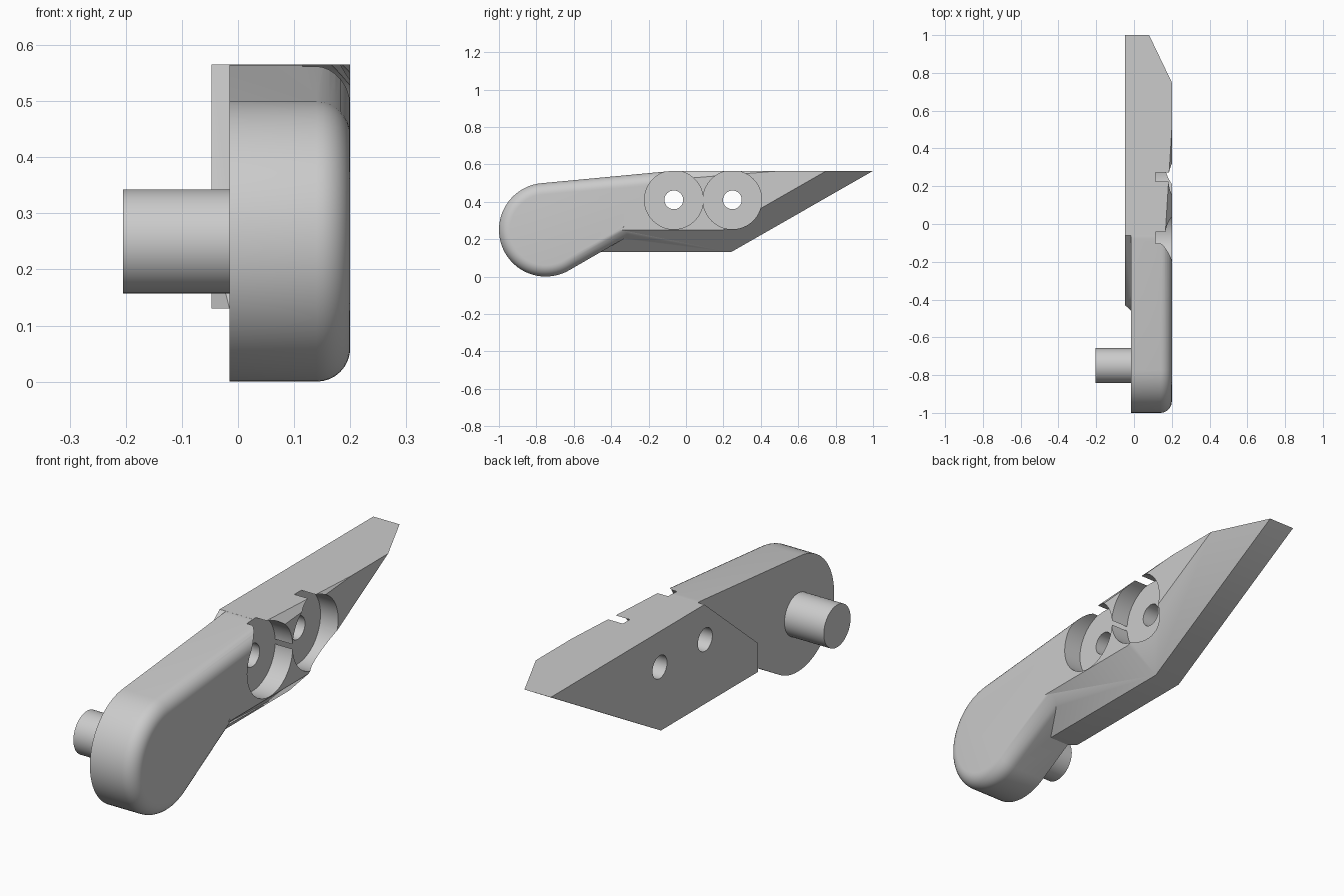
import bpy, bmesh, math
from mathutils import Matrix, Vector

cube = bpy.data.objects.get("Cube")
if cube:
    bpy.data.objects.remove(cube, do_unlink=True)

TOP, SIDE = 0.565, 0.2
BIG, SMALL = (-0.75, 0.25, 0.25), (-0.065, 0.41, 0.155)   # y, z, radius
FILLET = 0.06

grey = bpy.data.materials.new("light_grey")
grey.use_nodes = True
colour = (0.6, 0.6, 0.6, 1)
grey.diffuse_color = colour
grey.node_tree.nodes["Principled BSDF"].inputs["Base Color"].default_value = colour


def finish(name, bm):
    bmesh.ops.recalc_face_normals(bm, faces=bm.faces)
    mesh = bpy.data.meshes.new(name)
    bm.to_mesh(mesh)
    bm.free()
    mesh.materials.append(grey)
    obj = bpy.data.objects.new(name, mesh)
    bpy.context.collection.objects.link(obj)
    return obj


def activate(obj):
    bpy.ops.object.select_all(action='DESELECT')
    obj.select_set(True)
    bpy.context.view_layer.objects.active = obj


def combine(obj, other, operation):
    activate(obj)
    mod = obj.modifiers.new(operation, 'BOOLEAN')
    mod.operation, mod.solver, mod.object = operation, 'EXACT', other
    bpy.ops.object.modifier_apply(modifier=mod.name)
    bpy.data.objects.remove(other, do_unlink=True)


def rod(name, y, z, radius, x0, x1):
    bm = bmesh.new()
    place = Matrix.Translation(((x0 + x1) / 2, y, z)) @ Matrix.Rotation(math.pi / 2, 4, 'Y')
    bmesh.ops.create_cone(bm, cap_ends=True, segments=64, radius1=radius,
                          radius2=radius, depth=x1 - x0, matrix=place)
    return finish(name, bm)


def arc(circle, start, end, inset, steps=40):
    y, z, r = circle
    angles = [math.radians(start + (end - start) * i / steps) for i in range(steps + 1)]
    return [(y + (r - inset) * math.cos(a), z + (r - inset) * math.sin(a)) for a in angles]


def arm_outline(inset):
    # Two round ends joined by a tangent on top and an elbow underneath
    dy, dz = SMALL[0] - BIG[0], SMALL[1] - BIG[1]
    tangent = 90 + math.degrees(math.atan2(dz, dy)
                                - math.asin((BIG[2] - SMALL[2]) / math.hypot(dy, dz)))
    z = SMALL[1] - SMALL[2] + inset
    y = BIG[0] + 2 * (BIG[2] - inset + math.cos(math.pi / 6) * (z - BIG[1]))
    return (arc(BIG, tangent, 300, inset) + [(y, z)]
            + arc(SMALL, -90, tangent, inset))


# Arm: outline swept across x with a rounded outer edge
bm = bmesh.new()
sections = [(-0.015, 0)]
for i in range(9):
    a = math.pi / 2 * i / 8
    sections.append((SIDE - FILLET * (1 - math.sin(a)), FILLET * (1 - math.cos(a))))
rings = [[bm.verts.new((x, y, z)) for y, z in arm_outline(d)] for x, d in sections]
for low, high in zip(rings, rings[1:]):
    for i in range(len(low)):
        j = (i + 1) % len(low)
        bm.faces.new((low[i], low[j], high[j], high[i]))
bm.faces.new(rings[0])
bm.faces.new(rings[-1])
body = finish("lever_body", bm)

# Blade: chamfered wedge
corners = [
    (-0.047, -0.43, 0.13), (0.08, -0.46, 0.13), (-0.015, -0.46, 0.13),
    (-0.047, 0.24, 0.13), (0.08, 0.24, 0.13), (SIDE, 0.2, 0.25),
    (-0.047, -0.43, 0.255), (SIDE, -0.35, 0.25),
    (-0.047, -0.06, TOP), (-0.047, 1, TOP), (0.08, 1, TOP), (SIDE, 0.75, TOP),
    (SIDE, 0.5, TOP), (0.165, -0.06, TOP), (SIDE, -0.06, 0.52),
]
bm = bmesh.new()
for c in corners:
    bm.verts.new(Vector(c))
bmesh.ops.convex_hull(bm, input=bm.verts)
bmesh.ops.dissolve_limit(bm, angle_limit=0.01, verts=bm.verts, edges=bm.edges)
combine(body, finish("blade", bm), 'UNION')

# Bolt holes with wide counterbores on the outer side
for y in (SMALL[0], 0.248):
    combine(body, rod("counterbore", y, SMALL[1], 0.157, 0.115, 0.3), 'DIFFERENCE')
    combine(body, rod("bolt_hole", y, SMALL[1], 0.05, -0.2, 0.3), 'DIFFERENCE')

# Pivot pin on the inner side
pin = rod("pivot_pin", BIG[0], BIG[1], 0.0925, -0.205, -0.01)

for obj in (body, pin):
    activate(obj)
    bpy.ops.object.shade_smooth_by_angle(angle=math.radians(30))
